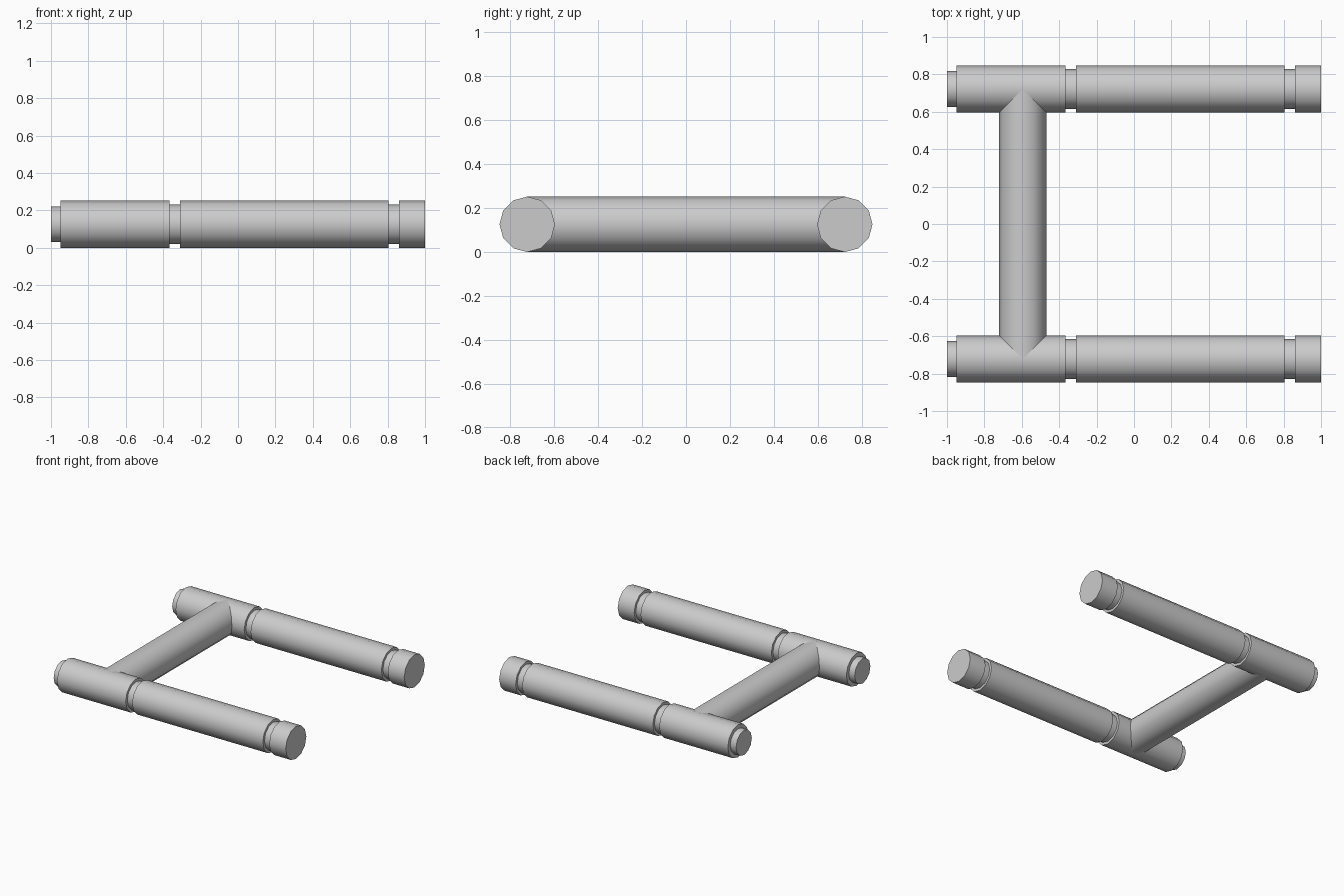
import bpy, bmesh
from math import cos, sin, tau, radians

if "Cube" in bpy.data.objects:
    bpy.data.objects.remove(bpy.data.objects["Cube"])

SIDES, R = 12, 0.126
RAIL_Y, BAR_X = 0.722, -0.595


def lathe(name, profile, place):
    """Sweep (position, radius) pairs around an axis; place maps (along, across, up) to xyz."""
    bm = bmesh.new()
    rings = []
    for a, r in profile:
        rings.append([bm.verts.new(place(a, r * cos(tau * i / SIDES), R + r * sin(tau * i / SIDES)))
                      for i in range(SIDES)])
    for p, q in zip(rings, rings[1:]):
        for i in range(SIDES):
            j = (i + 1) % SIDES
            bm.faces.new((p[i], p[j], q[j], q[i]))
    bm.faces.new(rings[0])
    bm.faces.new(rings[-1])
    bmesh.ops.recalc_face_normals(bm, faces=bm.faces)
    me = bpy.data.meshes.new(name)
    bm.to_mesh(me)
    bm.free()
    ob = bpy.data.objects.new(name, me)
    bpy.context.collection.objects.link(ob)
    # smooth round walls, sharp steps and ends
    bpy.ops.object.select_all(action='DESELECT')
    ob.select_set(True)
    bpy.context.view_layer.objects.active = ob
    bpy.ops.object.shade_smooth_by_angle(angle=radians(40))
    return ob


# Side rails: end stub, body, two narrow grooves and an end collar
STUB, GROOVE = 0.096, 0.106
sections = [(-1.0, -0.95, STUB), (-0.95, -0.365, R), (-0.365, -0.31, GROOVE),
            (-0.31, 0.805, R), (0.805, 0.86, GROOVE), (0.86, 1.0, R)]
profile = [(x, r) for x0, x1, r in sections for x in (x0, x1)]
for name, side in (("front_rail", -1), ("back_rail", 1)):
    lathe(name, profile, lambda a, c, z: (a, side * RAIL_Y + c, z))

# Crossbar joining the rails at their centre lines
lathe("crossbar", [(-RAIL_Y, R), (RAIL_Y, R)], lambda a, c, z: (BAR_X + c, a, z))
